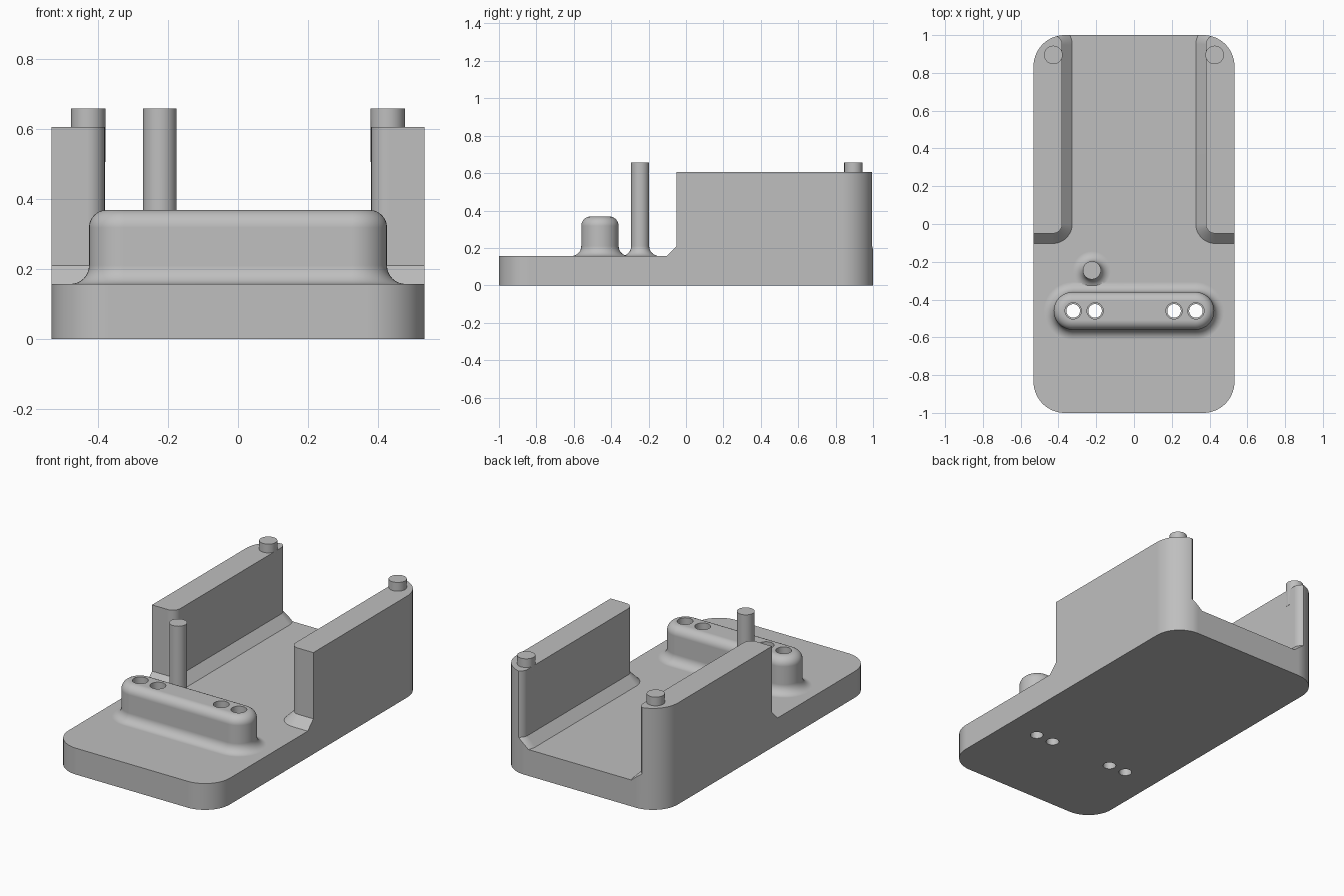
import bpy, bmesh, math

if "Cube" in bpy.data.objects:
    bpy.data.objects.remove(bpy.data.objects["Cube"], do_unlink=True)

BASE_TOP, WALL_TOP, PIN_TOP, BOSS_TOP = 0.157, 0.605, 0.657, 0.368
FILLET = 0.053

grey = bpy.data.materials.new("plain grey")
grey.use_nodes = True
colour = (0.52, 0.52, 0.52, 1)
grey.diffuse_color = colour
bsdf = next(n for n in grey.node_tree.nodes if n.type == "BSDF_PRINCIPLED")
bsdf.inputs["Base Color"].default_value = colour


def outline(cx, cy, hx, hy, r, seg=10):
    """Rounded rectangle, counter-clockwise, without repeated points."""
    pts = []
    corners = ((1, 1), (-1, 1), (-1, -1), (1, -1))
    for q, (sx, sy) in enumerate(corners):
        for i in range(seg + 1):
            a = (q + i / seg) * math.pi / 2
            p = (cx + sx * (hx - r) + r * math.cos(a),
                 cy + sy * (hy - r) + r * math.sin(a))
            if not pts or math.dist(p, pts[-1]) > 1e-5:
                pts.append(p)
    if math.dist(pts[0], pts[-1]) < 1e-5:
        pts.pop()
    return pts


def loft(name, cx, cy, hx, hy, r, profile, seg=10):
    """Stack rounded rectangles; profile holds (outward offset, height) pairs."""
    bm = bmesh.new()
    rings = []
    for off, z in profile:
        ring = outline(cx, cy, hx + off, hy + off, r + off, seg)
        rings.append([bm.verts.new((x, y, z)) for x, y in ring])
    n = len(rings[0])
    for low, high in zip(rings, rings[1:]):
        for i in range(n):
            j = (i + 1) % n
            bm.faces.new((low[i], low[j], high[j], high[i]))
    bm.faces.new(rings[0][::-1])
    bm.faces.new(rings[-1])
    mesh = bpy.data.meshes.new(name)
    bm.to_mesh(mesh)
    bm.free()
    mesh.materials.append(grey)
    ob = bpy.data.objects.new(name, mesh)
    bpy.context.collection.objects.link(ob)
    return ob


def combine(target, other, operation):
    """Apply a boolean and remove the helper."""
    mod = target.modifiers.new("combine", "BOOLEAN")
    mod.operation, mod.solver, mod.object = operation, "EXACT", other
    bpy.ops.object.select_all(action="DESELECT")
    target.select_set(True)
    bpy.context.view_layer.objects.active = target
    bpy.ops.object.modifier_apply(modifier=mod.name)
    bpy.data.objects.remove(other, do_unlink=True)


def foot_fillet(steps=8):
    """Concave flare where a part meets the base."""
    curve = [(FILLET, BASE_TOP - 0.08)]
    for i in range(steps + 1):
        a = i / steps * math.pi / 2
        curve.append((FILLET * (1 - math.sin(a)), BASE_TOP + FILLET * (1 - math.cos(a))))
    return curve


# Base slab and both side walls, trimmed to the rounded base outline
body = loft("base_with_walls", 0, 0, 1, 1.5, 0.1, [(0, -0.1), (0, BASE_TOP)])
for side in (-1, 1):
    wall = loft("wall", side * 0.68, 0.475, 0.3, 0.525, 0.05,
                [(FILLET, 0.05), (FILLET, BASE_TOP), (0, BASE_TOP + FILLET), (0, 0.8)])
    combine(body, wall, "UNION")
trim = loft("trim", 0, 0, 0.532, 1, 0.165, [(0, 0), (0, WALL_TOP)], 14)
combine(body, trim, "INTERSECT")

# Locating pins on the walls
for side in (-1, 1):
    pin = loft("pin", side * 0.427, 0.895, 0.049, 0.049, 0.049,
               [(0, WALL_TOP - 0.1), (0, PIN_TOP)])
    combine(body, pin, "UNION")

# Long boss with a flared foot and rounded top
round_top = [(-0.05 * (1 - math.cos(a)), BOSS_TOP - 0.05 + 0.05 * math.sin(a))
             for a in (i / 8 * math.pi / 2 for i in range(9))]
boss = loft("boss", 0, -0.46, 0.425, 0.1, 0.1, foot_fillet() + round_top)
combine(body, boss, "UNION")

# Slim post with a flared foot
post = loft("post", -0.223, -0.245, 0.048, 0.048, 0.048, foot_fillet() + [(0, PIN_TOP)])
combine(body, post, "UNION")

# Stepped screw holes through boss and base
for x in (-0.322, -0.206, 0.212, 0.328):
    hole = loft("hole", x, -0.46, 0.036, 0.036, 0.036,
                [(0, -0.1), (0, BASE_TOP), (0.007, BASE_TOP), (0.007, 0.5)])
    combine(body, hole, "DIFFERENCE")

# Smooth curves, crisp edges
bpy.ops.object.select_all(action="DESELECT")
body.select_set(True)
bpy.context.view_layer.objects.active = body
bpy.ops.object.shade_smooth_by_angle(angle=math.radians(30))
normals = body.modifiers.new("even shading", "WEIGHTED_NORMAL")
normals.keep_sharp = True
